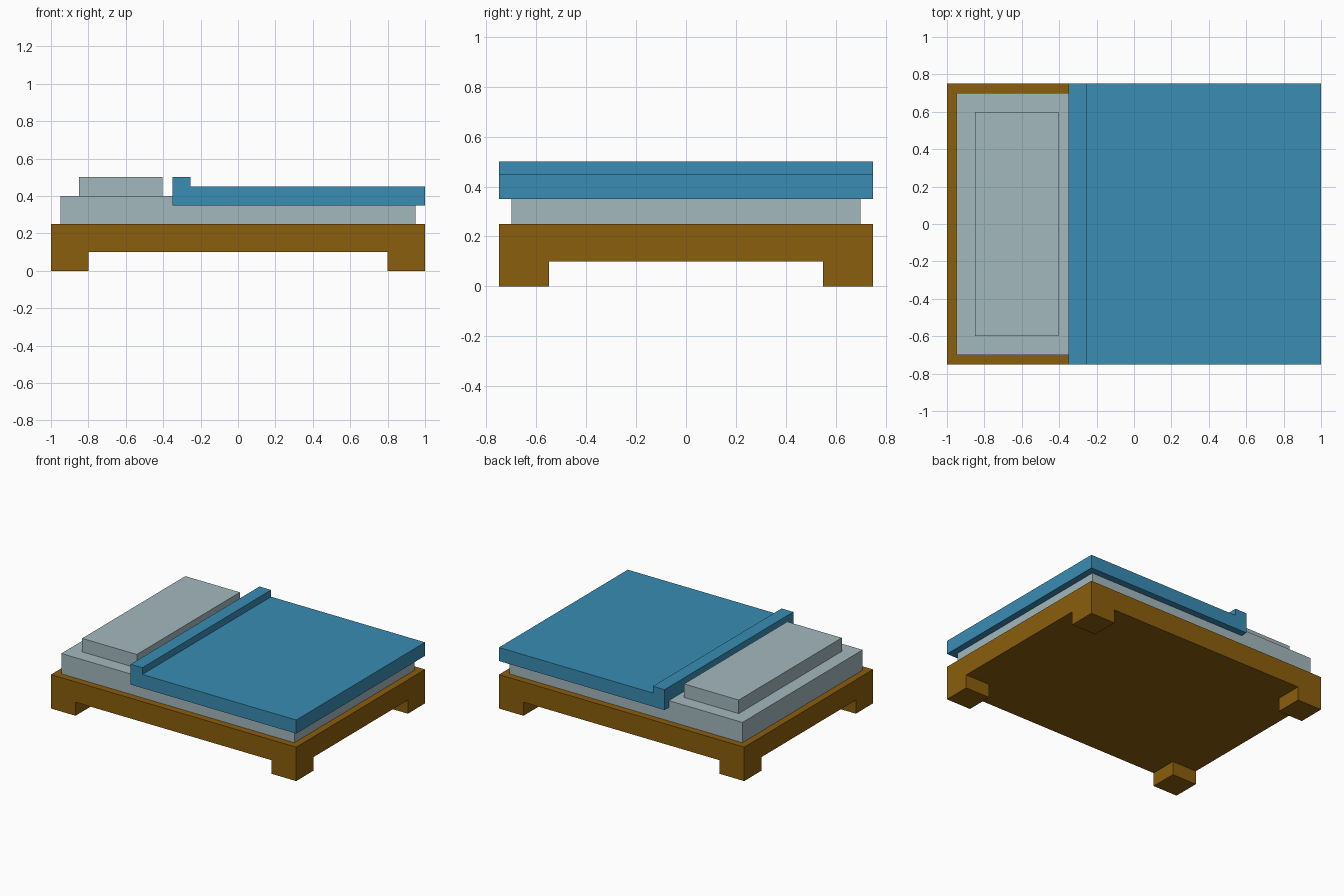
import bpy
import bmesh
from mathutils import Vector

cube = bpy.data.objects.get("Cube")
if cube:
    bpy.data.objects.remove(cube, do_unlink=True)


def material(name, rgb):
    mat = bpy.data.materials.new(name)
    mat.use_nodes = True
    colour = (*rgb, 1.0)
    mat.diffuse_color = colour
    bsdf = next(n for n in mat.node_tree.nodes if n.type == "BSDF_PRINCIPLED")
    bsdf.inputs["Base Color"].default_value = colour
    return mat


def finish(bm, name, mat):
    bmesh.ops.recalc_face_normals(bm, faces=bm.faces[:])
    mesh = bpy.data.meshes.new(name)
    bm.to_mesh(mesh)
    bm.free()
    mesh.materials.append(mat)
    obj = bpy.data.objects.new(name, mesh)
    bpy.context.collection.objects.link(obj)
    return obj


def prism(profile, half_depth):
    """Extrude an x-z outline along y, centred on y = 0."""
    bm = bmesh.new()
    face = bm.faces.new([bm.verts.new((x, -half_depth, z)) for x, z in profile])
    ext = bmesh.ops.extrude_face_region(bm, geom=[face], use_keep_orig=True)
    verts = [g for g in ext["geom"] if isinstance(g, bmesh.types.BMVert)]
    bmesh.ops.translate(bm, verts=verts, vec=(0, 2 * half_depth, 0))
    return bm


def box(x0, x1, half_depth, z0, z1):
    return prism([(x0, z0), (x1, z0), (x1, z1), (x0, z1)], half_depth)


wood = material("brown wood", (0.258, 0.112, 0.004))
linen = material("pale grey linen", (0.366, 0.479, 0.515))
blue = material("blue cloth", (0.042, 0.262, 0.456))

# Bed frame: a slab cut into a grid, with the corner cells pulled down as feet
bm = box(-1.0, 1.0, 0.75, 0.10, 0.25)
for axis, offset in ((Vector((1, 0, 0)), 0.80), (Vector((0, 1, 0)), 0.55)):
    for side in (-1, 1):
        bmesh.ops.bisect_plane(bm, geom=bm.verts[:] + bm.edges[:] + bm.faces[:],
                               plane_co=axis * offset * side, plane_no=axis)
bmesh.ops.recalc_face_normals(bm, faces=bm.faces[:])
corners = []
for f in bm.faces:
    c = f.calc_center_median()
    if c.z < 0.101 and abs(c.x) > 0.8 and abs(c.y) > 0.55:
        corners.append(f)
ext = bmesh.ops.extrude_face_region(bm, geom=corners)
feet = [g for g in ext["geom"] if isinstance(g, bmesh.types.BMVert)]
bmesh.ops.translate(bm, verts=feet, vec=(0, 0, -0.10))
bmesh.ops.dissolve_limit(bm, angle_limit=0.01, verts=bm.verts[:], edges=bm.edges[:])
finish(bm, "bed_frame", wood)

# Mattress and pillow
finish(box(-0.95, 0.95, 0.70, 0.25, 0.40), "mattress", linen)
finish(box(-0.85, -0.405, 0.60, 0.40, 0.50), "pillow", linen)

# Blanket with a raised fold at the pillow end
fold = [(-0.35, 0.35), (1.0, 0.35), (1.0, 0.45),
        (-0.255, 0.45), (-0.255, 0.50), (-0.35, 0.50)]
finish(prism(fold, 0.75), "blanket", blue)
